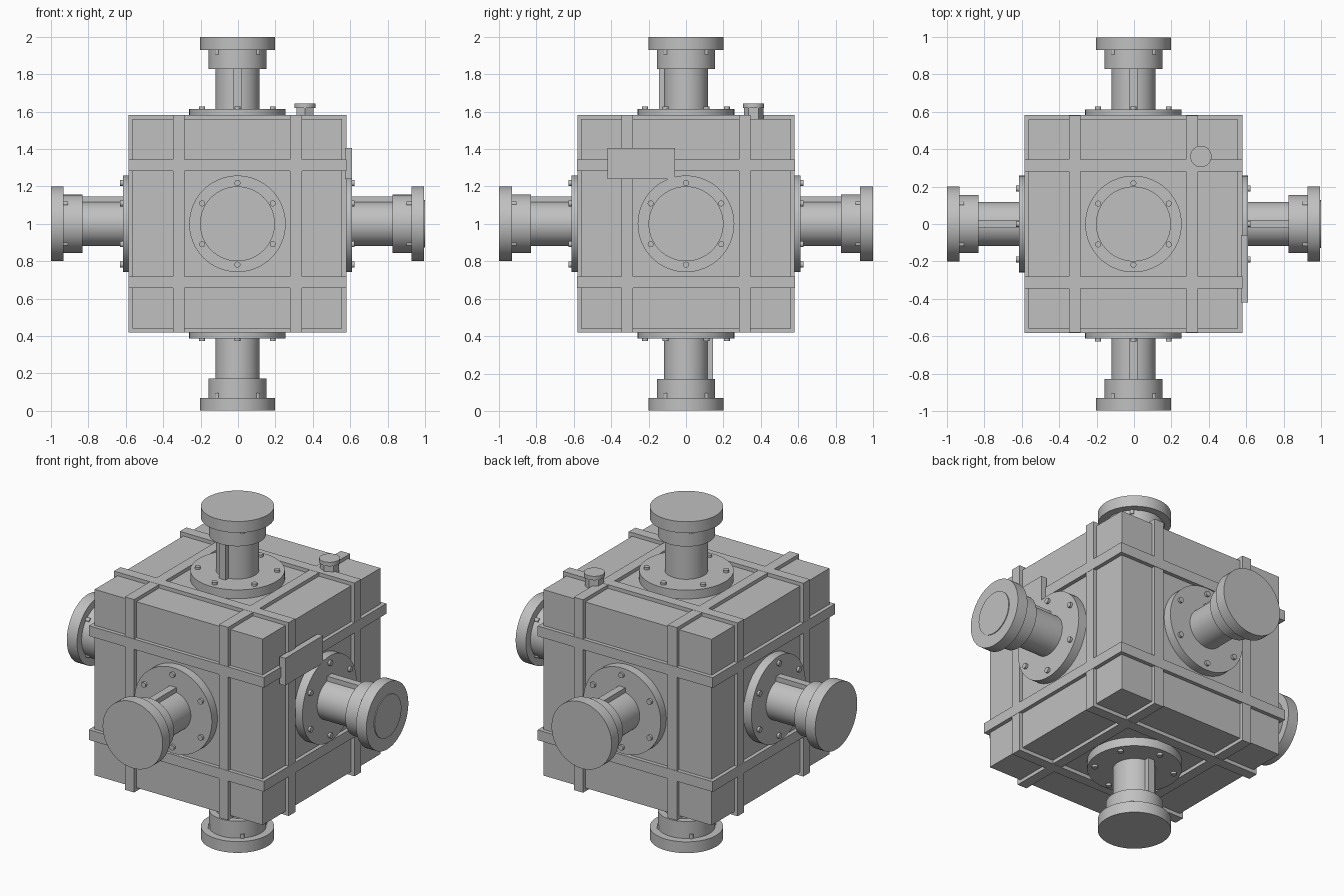
import bpy
import bmesh
from math import cos, sin, pi, radians
from mathutils import Matrix, Vector

old = bpy.data.objects.get("Cube")
if old:
    bpy.data.objects.remove(old, do_unlink=True)

grey = bpy.data.materials.new("machine grey")
grey.use_nodes = True
colour = (0.53, 0.53, 0.53, 1)
grey.diffuse_color = colour
grey.node_tree.nodes["Principled BSDF"].inputs["Base Color"].default_value = colour

CENTRE = Vector((-0.003, 0, 1))
BODY = 0.56


def add_object(name, bm, matrix):
    bm.transform(matrix)
    mesh = bpy.data.meshes.new(name)
    bm.to_mesh(mesh)
    bm.free()
    mesh.materials.append(grey)
    obj = bpy.data.objects.new(name, mesh)
    bpy.context.collection.objects.link(obj)
    bpy.ops.object.select_all(action='DESELECT')
    obj.select_set(True)
    bpy.context.view_layer.objects.active = obj
    bpy.ops.object.shade_smooth_by_angle(angle=radians(35))
    return obj


def put_box(bm, lo, hi):
    lo, hi = Vector(lo), Vector(hi)
    place = Matrix.Translation((lo + hi) / 2) @ Matrix.Diagonal((*(hi - lo), 1))
    bmesh.ops.create_cube(bm, size=1, matrix=place)


def put_cylinder(bm, radius, z0, z1, x=0, y=0, sides=64):
    bmesh.ops.create_cone(bm, cap_ends=True, segments=sides, radius1=radius,
                          radius2=radius, depth=z1 - z0,
                          matrix=Matrix.Translation((x, y, (z0 + z1) / 2)))


def lathe(bm, profile, sides=64):
    """Spin (radius, height) points around z; ends lie on the axis."""
    verts = [bm.verts.new((r, 0, z)) for r, z in profile]
    edges = [bm.edges.new(pair) for pair in zip(verts, verts[1:])]
    bmesh.ops.spin(bm, geom=verts + edges, cent=(0, 0, 0), axis=(0, 0, 1),
                   angle=2 * pi, steps=sides, use_merge=True)
    bmesh.ops.remove_doubles(bm, verts=bm.verts, dist=0.0001)
    bmesh.ops.recalc_face_normals(bm, faces=bm.faces)


def put_bolts(bm, count, ring, radius, z0, z1, start):
    for i in range(count):
        a = start + 2 * pi * i / count
        put_cylinder(bm, radius, z0, z1, ring * cos(a), ring * sin(a), 16)


middle = Matrix.Translation(CENTRE)

# Cubic body
bm = bmesh.new()
put_box(bm, [-BODY] * 3, [BODY] * 3)
add_object("body", bm, middle)

# Two reinforcing bands around each axis
reach = {"x": 0.581, "y": 0.582, "z": 0.583}
for axis, letter in enumerate("xyz"):
    for side in (-1, 1):
        half = Vector([reach[letter]] * 3)
        half[axis] = 0.031
        offset = Vector()
        offset[axis] = side * 0.313
        bm = bmesh.new()
        put_box(bm, offset - half, offset + half)
        add_object("band_" + letter + ("_low" if side < 0 else "_high"), bm, middle)


def port(name, axis, fin):
    """Flanged pipe stub along axis, with its fin on the fin side."""
    z, y = Vector(axis), -Vector(fin)
    turn = Matrix((y.cross(z), y, z)).transposed().to_4x4()
    place = middle @ turn
    # Flange, stem, collar and end cap in one turned shape
    bm = bmesh.new()
    lathe(bm, [(0, 0.55), (0.258, 0.55), (0.258, 0.613), (0.118, 0.613),
               (0.118, 0.828), (0.156, 0.828), (0.156, 0.93),
               (0.2, 0.93), (0.2, 0.998), (0, 0.998)])
    add_object(name + "_pipe", bm, place)
    # Key fin along the stem
    bm = bmesh.new()
    put_box(bm, (-0.022, -0.145, 0.605), (0.022, -0.1, 0.835))
    add_object(name + "_fin", bm, place)
    # Flange bolts and small cap bolts
    bm = bmesh.new()
    put_bolts(bm, 6, 0.218, 0.016, 0.605, 0.627, pi / 2)
    put_bolts(bm, 4, 0.152, 0.012, 0.905, 0.935, pi / 4)
    add_object(name + "_bolts", bm, place)
    return place


up, front = (0, 0, 1), (0, -1, 0)
port("front_port", front, up)
port("back_port", (0, 1, 0), up)
port("right_port", (-1, 0, 0), up)
left_place = port("left_port", (1, 0, 0), up)
port("top_port", up, front)
port("bottom_port", (0, 0, -1), (0, 1, 0))

# Raised disc on the end of the left port
bm = bmesh.new()
put_cylinder(bm, 0.127, 0.99, 1.003)
add_object("left_port_disc", bm, left_place)

# Blank plate on the left side
bm = bmesh.new()
put_box(bm, (0.575, -0.42, 0.24), (0.612, -0.06, 0.405))
add_object("side_plate", bm, middle)

# Filler plug on top: hexagonal neck under a round head
bm = bmesh.new()
put_cylinder(bm, 0.052, 0.55, 0.63, 0.361, 0.361, 6)
put_cylinder(bm, 0.057, 0.62, 0.644, 0.361, 0.361, 32)
add_object("filler_plug", bm, middle)
